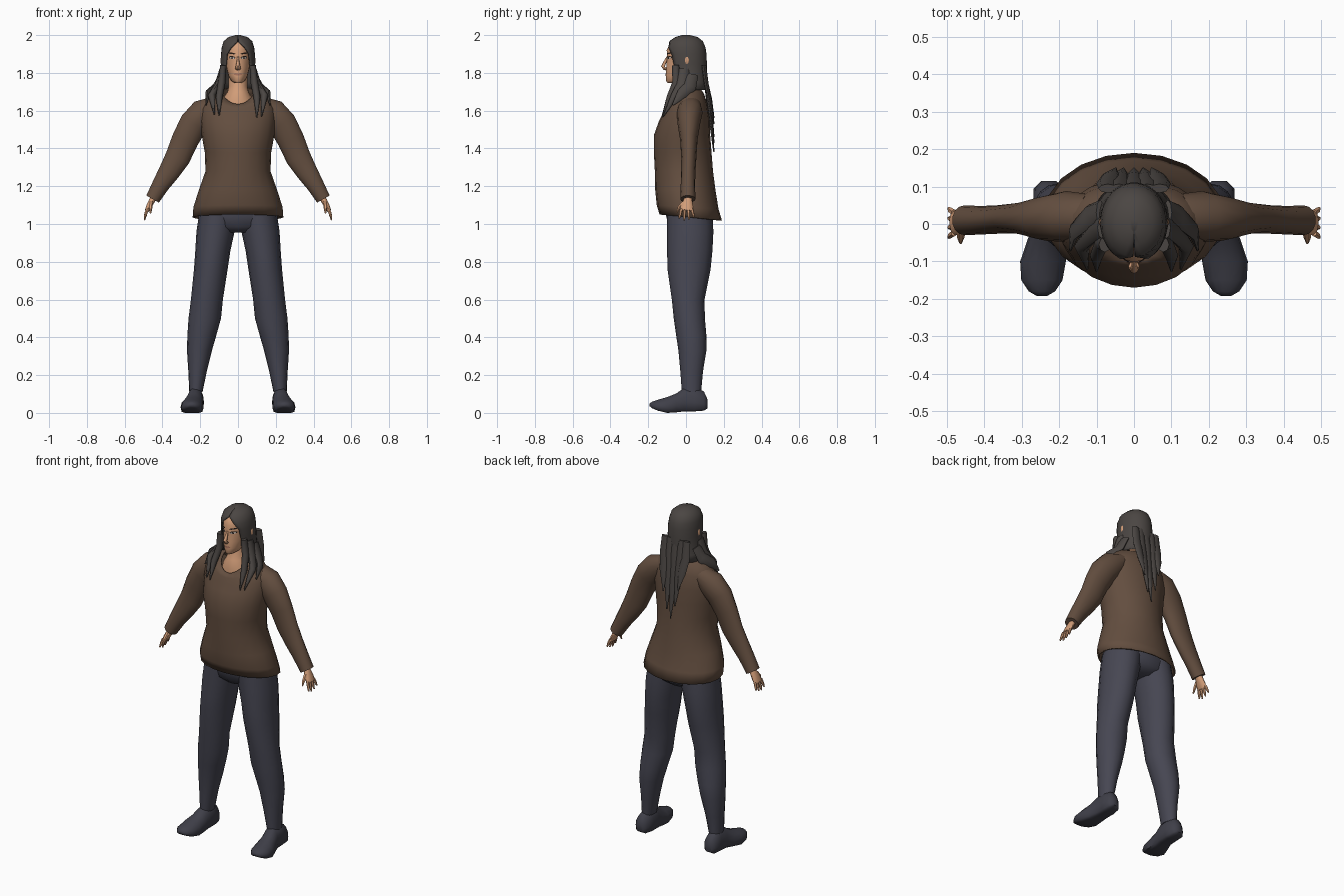
import bpy
import bmesh
from math import sin, cos, pi, radians
from mathutils import Vector
from mathutils.bvhtree import BVHTree

cube = bpy.data.objects.get("Cube")
if cube:
    bpy.data.objects.remove(cube, do_unlink=True)


def material(name, color):
    m = bpy.data.materials.new(name)
    m.use_nodes = True
    m.diffuse_color = (*color, 1)
    m.node_tree.nodes["Principled BSDF"].inputs["Base Color"].default_value = (*color, 1)
    return m


KNIT = material("brown_knit", (.125, .076, .05))
DENIM = material("dark_denim", (.062, .062, .085))
LEATHER = material("shoe_leather", (.05, .05, .066))
HAIR = material("charcoal_hair", (.07, .061, .056))
SKIN = material("skin", (.65, .34, .19))
LIPS = material("lips", (.38, .17, .11))
DARK = material("dark_brow", (.02, .013, .01))
WHITE = material("eye_white", (.65, .6, .56))


def finish(name, bm, mat, mirror=False, thick=0):
    bmesh.ops.recalc_face_normals(bm, faces=bm.faces[:])
    me = bpy.data.meshes.new(name)
    bm.to_mesh(me)
    bm.free()
    me.materials.append(mat)
    me.shade_smooth()
    me.set_sharp_from_angle(angle=radians(55))
    ob = bpy.data.objects.new(name, me)
    bpy.context.collection.objects.link(ob)
    if thick:
        mod = ob.modifiers.new("thickness", 'SOLIDIFY')
        mod.thickness = thick
    if mirror:
        mod = ob.modifiers.new("mirror", 'MIRROR')
        mod.use_mirror_merge = False
    return ob


def loft(name, rings, mat, caps=(True, True), closed=True, **kw):
    """Skin a list of point rings."""
    bm = bmesh.new()
    rows = [[bm.verts.new(p) for p in ring] for ring in rings]
    n = len(rows[0])
    for a, b in zip(rows, rows[1:]):
        for i in range(n if closed else n - 1):
            j = (i + 1) % n
            bm.faces.new((a[i], a[j], b[j], b[i]))
    for use, row in zip(caps, (rows[0], rows[-1])):
        if use:
            bm.faces.new(row)
    return finish(name, bm, mat, **kw)


def level(cx, hx, yf, yb, zf, zb=None, lift=0, gap=0, n=20):
    """Horizontal oval; may tilt front to back, and may leave a gap in front."""
    zb = zf if zb is None else zb
    pts = []
    for i in range(n):
        t = i / (n - 1) if gap is not False and gap != 0 else i / n
        a = -pi / 2 + gap + t * (2 * pi - 2 * gap)
        s = (sin(a) + 1) / 2
        pts.append(Vector((cx + hx * cos(a), yf + (yb - yf) * s,
                           zf + (zb - zf) * s + lift * cos(a) ** 2)))
    return pts


def tube(name, path, mat, axis=(0, 1, 0), n=10, **kw):
    """Tube along (x, y, z, width along axis, width across) stations."""
    pts = [Vector(p[:3]) for p in path]
    rings = []
    for i, p in enumerate(path):
        t = (pts[min(i + 1, len(pts) - 1)] - pts[max(i - 1, 0)]).normalized()
        v = Vector(axis)
        v = (v - t * v.dot(t)).normalized()
        u = t.cross(v)
        rings.append([pts[i] + v * p[3] * cos(2 * pi * k / n) + u * p[4] * sin(2 * pi * k / n)
                      for k in range(n)])
    return loft(name, rings, mat, **kw)


# Sweater: body with a flared hem and scooped neckline, then sleeves
body = [(.24, -.14, .19, 1.05, 1.02), (.236, -.155, .172, 1.1, 1.08), (.207, -.163, .156, 1.18),
        (.172, -.165, .143, 1.28), (.176, -.17, .135, 1.38), (.192, -.17, .128, 1.47),
        (.2, -.145, .124, 1.54, 1.56), (.195, -.125, .112, 1.58, 1.64, .01),
        (.15, -.115, .095, 1.61, 1.69, .04), (.085, -.1, .075, 1.635, 1.72, .025)]
loft("sweater_body", [level(0, *r) for r in body], KNIT, caps=(False, False), thick=.008)
tube("sleeves", [(.12, .02, 1.63, .06, .05), (.18, .02, 1.59, .068, .078), (.235, .015, 1.53, .06, .078),
                 (.28, .015, 1.445, .046, .073), (.32, .015, 1.35, .04, .068), (.365, .012, 1.275, .038, .058),
                 (.41, .01, 1.205, .038, .047), (.452, .01, 1.132, .04, .039)], KNIT, n=14, mirror=True)

# Trousers: hips hidden under the hem, then legs
loft("trouser_hips", [level(0, *r) for r in
                      [(.17, -.11, .12, 1.14), (.21, -.105, .145, 1.04), (.2, -.09, .135, .985),
                       (.07, -.06, .1, .955)]], DENIM)
legs = [(0, .205, -.1, .14, 1.06), (.018, .22, -.1, .145, .96), (.04, .226, -.1, .14, .86),
        (.055, .233, -.098, .13, .76), (.08, .249, -.075, .098, .6), (.09, .262, -.065, .1, .5),
        (.115, .268, -.052, .108, .41), (.138, .27, -.04, .108, .33), (.165, .263, -.03, .09, .22),
        (.188, .258, -.022, .08, .11)]
loft("trouser_legs", [level((a + b) / 2, (b - a) / 2, f, k, z, n=16) for a, b, f, k, z in legs],
     DENIM, mirror=True)

# Shoes: cross-sections from heel to toe, flattened at the sole
shoe = [(.115, .228, .02, .025, .07), (.095, .228, .04, .012, .115), (.045, .225, .045, .008, .14),
        (-.01, .227, .046, .008, .135), (-.05, .235, .052, .003, .105), (-.1, .243, .061, 0, .085),
        (-.15, .246, .055, .012, .07), (-.18, .246, .035, .025, .06), (-.192, .246, .014, .035, .05)]
rings = []
for y, cx, hx, lo, hi in shoe:
    ring = []
    for k in range(14):
        a = 2 * pi * k / 14
        ring.append(Vector((cx + hx * cos(a), y, max(lo, lo + (hi - lo) * (.35 + .65 * sin(a))))))
    rings.append(ring)
loft("shoes", rings, LEATHER, mirror=True)

# Hands: palm, four fingers and a thumb
tube("palms", [(.438, .01, 1.155, .022, .016), (.455, .01, 1.125, .023, .017),
               (.47, .005, 1.095, .034, .016), (.482, .003, 1.07, .034, .012)], SKIN, mirror=True)
for i, name in enumerate(("index", "middle", "ring", "little")):
    y = -.024 + i * .018
    spread = (i - 1.5) * .004
    length = (.045, .055, .05, .038)[i]
    tube(name + "_fingers", [(.48, y, 1.08, .009, .009), (.489, y + spread, 1.075 - length / 2, .008, .008),
                             (.495, y + 2 * spread, 1.075 - length, .004, .004)], SKIN, n=6, mirror=True)
tube("thumbs", [(.46, -.012, 1.115, .012, .011), (.463, -.036, 1.088, .01, .009),
                (.463, -.05, 1.058, .004, .004)], SKIN, axis=(1, 0, 0), n=6, mirror=True)

# Neck and head
loft("neck", [level(0, *r) for r in
              [(.09, -.085, .06, 1.6), (.078, -.083, .06, 1.65, 1.68), (.056, -.07, .055, 1.7),
               (.05, -.055, .055, 1.73), (.05, -.05, .06, 1.8)]], SKIN)
head = loft("head", [level(0, *r) for r in
                     [(.018, -.098, -.04, 1.746), (.036, -.106, .02, 1.758), (.051, -.107, .055, 1.785),
                      (.061, -.105, .075, 1.825), (.066, -.101, .088, 1.875), (.067, -.102, .092, 1.92),
                      (.056, -.082, .08, 1.96), (.028, -.04, .05, 1.982)]], SKIN)
tube("nose", [(0, -.099, 1.885, .005, .004), (0, -.11, 1.86, .007, .008), (0, -.122, 1.835, .012, .01),
              (0, -.112, 1.822, .015, .009), (0, -.1, 1.817, .008, .004)], SKIN, axis=(1, 0, 0), n=8)
bm = bmesh.new()
bmesh.ops.create_uvsphere(bm, u_segments=10, v_segments=8, radius=1)
for v in bm.verts:
    v.co = Vector((.08 + .014 * v.co.x, .005 + .016 * v.co.y, 1.865 + .03 * v.co.z))
finish("ears", bm, SKIN, mirror=True)

# Painted face details: thin oval plates draped over the face
skull = BVHTree.FromPolygons([v.co for v in head.data.vertices],
                             [p.vertices[:] for p in head.data.polygons])


def plate(name, x, z, rx, rz, mat, tilt=0, off=.003, mirror=True):
    bm = bmesh.new()
    outline = [(0, 0)] + [(rx * cos(k * pi / 6), rz * sin(k * pi / 6)) for k in range(12)]
    verts = []
    for dx, dz in outline:
        px, pz = x + dx, z + dz + tilt * dx
        hit = skull.ray_cast(Vector((px, -1, pz)), Vector((0, 1, 0)))[0]
        verts.append(bm.verts.new((px, hit.y - off, pz)))
    for k in range(12):
        bm.faces.new((verts[0], verts[1 + k], verts[1 + (k + 1) % 12]))
    finish(name, bm, mat, mirror)


plate("eye_lashes", .031, 1.881, .017, .008, DARK, .1, .002)
plate("eye_whites", .031, 1.879, .013, .005, WHITE, .1, .003)
plate("irises", .031, 1.879, .005, .005, DARK, 0, .004)
plate("eyebrows", .032, 1.903, .02, .004, DARK, .12)
plate("mouth", 0, 1.792, .022, .006, LIPS, mirror=False)

# Hair: shell open at the face
cap = [(.012, -.02, .02, 2, .02), (.05, -.055, .062, 1.99, .02), (.076, -.088, .09, 1.968, .04),
       (.086, -.104, .104, 1.935, .45), (.09, -.103, .109, 1.9, .72), (.091, -.098, .111, 1.85, .8),
       (.092, -.088, .111, 1.8, .9), (.1, -.075, .112, 1.75, 1), (.105, -.06, .115, 1.71, 1.15)]
loft("hair_shell", [level(0, hx, f, b, z, gap=g, n=24) for hx, f, b, z, g in cap],
     HAIR, caps=(True, False), closed=False, thick=.008)

# Long locks down the back
for i, (x, tip) in enumerate([(-.07, 1.56), (-.04, 1.46), (0, 1.38), (.035, 1.43), (.068, 1.53)]):
    mid = (1.76 + tip) / 2
    tube(f"back_lock_{i + 1}", [(x, .095, 1.84, .025, .012), (x, .108, 1.74, .03, .012),
                                (x * .9, .128, mid, .024, .01), (x * .7, .148, tip, .003, .003)],
         HAIR, axis=(1, 0, 0), n=8)

# Locks falling in front of and over the shoulders
for side, drop in ((-1, 0), (1, -.01)):
    name = "left" if side > 0 else "right"
    s = side
    tube(name + "_front_lock", [(s * .078, -.055, 1.84, .016, .02), (s * .086, -.05, 1.75, .02, .022),
                                (s * .1, -.085, 1.67, .018, .018),
                                (s * .1, -.125, 1.575 + drop, .003, .003)], HAIR, axis=(1, 0, 0), n=8)
    tube(name + "_side_lock", [(s * .084, -.01, 1.82, .014, .03), (s * .106, -.015, 1.735, .018, .035),
                               (s * .14, -.06, 1.68, .02, .02),
                               (s * .125, -.12, 1.58 + drop, .003, .003)], HAIR, axis=(1, 0, 0), n=8)
    tube(name + "_shoulder_lock", [(s * .09, .03, 1.79, .012, .035), (s * .12, .02, 1.725, .016, .035),
                                   (s * .16, -.02, 1.69, .014, .03),
                                   (s * .17, -.07, 1.63, .003, .004)], HAIR, axis=(1, 0, 0), n=8)
